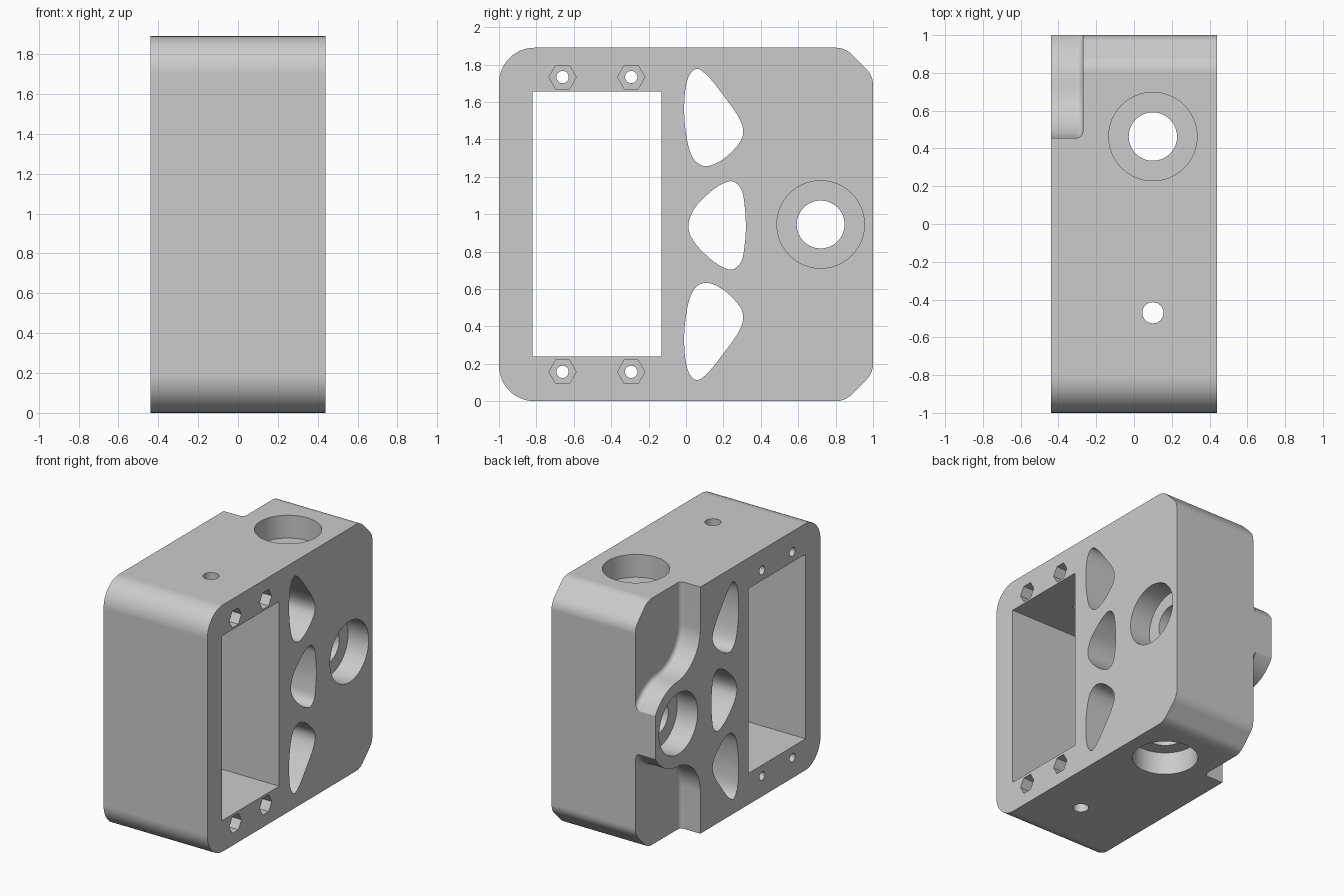
import bpy
import bmesh
from math import pi, sin, cos, tan, atan2, sqrt
from mathutils import Vector

HALF_W, HEIGHT = 0.44, 1.89
MID = HEIGHT / 2

old = bpy.data.objects.get("Cube")
if old:
    bpy.data.objects.remove(old, do_unlink=True)

grey = bpy.data.materials.new("light_grey")
grey.use_nodes = True
colour = (0.6, 0.6, 0.6, 1)
grey.diffuse_color = colour
grey.node_tree.nodes["Principled BSDF"].inputs["Base Color"].default_value = colour


def arc(c, r, a0, a1, n):
    return [(c[0] + r * cos(a0 + (a1 - a0) * i / n),
             c[1] + r * sin(a0 + (a1 - a0) * i / n)) for i in range(n + 1)]


def circle(c, r, n=64):
    return arc(c, r, 0, 2 * pi, n)[:-1]


def rounded(corners, n=12):
    """Polygon from (u, v, radius) corners, each replaced by a tangent arc."""
    pts = []
    for i, (u, v, r) in enumerate(corners):
        p = Vector((u, v))
        a = (Vector(corners[i - 1][:2]) - p).normalized()
        b = (Vector(corners[(i + 1) % len(corners)][:2]) - p).normalized()
        half = a.angle(b) / 2
        centre = p + (a + b).normalized() * (r / sin(half))
        s = p + a * (r / tan(half)) - centre
        e = p + b * (r / tan(half)) - centre
        a0, a1 = atan2(s.y, s.x), atan2(e.y, e.x)
        turn = (a1 - a0 + pi) % (2 * pi) - pi
        pts += arc(centre, r, a0, a0 + turn, n)
    return pts


def smooth_loop(points, steps=6):
    """Closed smooth curve through a few points."""
    pts, n = [], len(points)
    for i in range(n):
        p0, p1, p2, p3 = (Vector(points[(i + k - 1) % n]) for k in range(4))
        for s in range(steps):
            t = s / steps
            q = 0.5 * (2 * p1 + (p2 - p0) * t + (2 * p0 - 5 * p1 + 4 * p2 - p3) * t ** 2
                       + (3 * p1 - p0 - 3 * p2 + p3) * t ** 3)
            pts.append((q.x, q.y))
    return pts


def prism(name, pts, axis, lo, hi, bevel=0):
    """Extrude a profile along x (points are y, z) or z (points are x, y)."""
    bm = bmesh.new()

    def place(p, d):
        return (d, p[0], p[1]) if axis == "x" else (p[0], p[1], d)

    low = [bm.verts.new(place(p, lo)) for p in pts]
    high = [bm.verts.new(place(p, hi)) for p in pts]
    bm.faces.new(low)
    cap = bm.faces.new(high)
    for i in range(len(pts)):
        bm.faces.new((low[i - 1], low[i], high[i], high[i - 1]))
    bmesh.ops.recalc_face_normals(bm, faces=bm.faces)
    if bevel:
        bmesh.ops.bevel(bm, geom=list(cap.edges), offset=bevel, segments=4,
                        profile=0.5, affect="EDGES", clamp_overlap=False)
    mesh = bpy.data.meshes.new(name)
    bm.to_mesh(mesh)
    bm.free()
    mesh.materials.append(grey)
    obj = bpy.data.objects.new(name, mesh)
    bpy.context.collection.objects.link(obj)
    return obj


def flip(pts):
    return [(y, HEIGHT - z) for y, z in pts]


# Main block: rounded front corners, softened chamfers at the back
block = prism("mount_block", rounded([
    (-1, 0, 0.19), (0.85, 0, 0.12), (1, 0.15, 0.12),
    (1, HEIGHT - 0.15, 0.12), (0.85, HEIGHT, 0.12), (-1, HEIGHT, 0.19)]),
    "x", -HALF_W, HALF_W)
bpy.context.view_layer.objects.active = block
block.select_set(True)


def cut(name, pts, axis, lo, hi, bevel=0):
    tool = prism(name, pts, axis, lo, hi, bevel)
    tool.hide_render = True
    mod = block.modifiers.new(name, "BOOLEAN")
    mod.operation = "DIFFERENCE"
    mod.solver = "EXACT"
    mod.object = tool
    bpy.ops.object.modifier_apply(modifier=name)
    bpy.data.objects.remove(tool, do_unlink=True)


# Side reliefs that leave a round boss
boss, boss_r, fil = (0.72, MID), 0.325, 0.3
fy = 0.455 + fil
fz = MID - sqrt((boss_r + fil) ** 2 - (fy - boss[0]) ** 2)
end = (1 - boss[0], -sqrt(boss_r ** 2 - (1 - boss[0]) ** 2))
relief = [(0.455, -0.1)]
relief += arc((fy, fz), fil, pi, atan2(MID - fz, boss[0] - fy), 16)
relief += arc(boss, boss_r, atan2(fz - MID, fy - boss[0]), atan2(end[1], end[0]), 12)[1:]
relief += [(1.1, MID + end[1]), (1.1, -0.1)]
cut("lower_relief", relief, "x", -0.6, -0.27, 0.035)
cut("upper_relief", flip(relief), "x", -0.6, -0.27, 0.035)

# Rectangular opening
cut("opening", [(-0.82, 0.24), (-0.13, 0.24), (-0.13, 1.655), (-0.82, 1.655)],
    "x", -0.6, 0.6)

# Lightening holes
outer = [(0.055, 1.777), (0.12, 1.735), (0.20, 1.635), (0.275, 1.53), (0.305, 1.45),
         (0.285, 1.38), (0.2, 1.295), (0.11, 1.257), (0.045, 1.29), (0.008, 1.385),
         (-0.01, 1.55), (0.005, 1.71)]
half = [(0.012, MID - 0.01), (0.045, 1.03), (0.12, 1.11), (0.19, 1.16), (0.25, 1.175),
        (0.297, 1.13), (0.314, 1.04)]
middle = half + [(0.32, MID - 0.01)] + [(y, 2 * MID - 0.01 - z) for y, z in half[:0:-1]]
for name, pts in (("upper_hole", outer), ("middle_hole", middle), ("lower_hole", flip(outer))):
    cut(name, smooth_loop(pts), "x", -0.6, 0.6)

# Shaft bores with a bearing seat at each end
seat_r, bore_r, depth = 0.234, 0.128, 0.175
cut("side_bore", circle(boss, bore_r), "x", -0.6, 0.6)
cut("side_seat_left", circle(boss, seat_r), "x", HALF_W - depth, 0.6)
cut("side_seat_right", circle(boss, seat_r), "x", -0.6, depth - HALF_W)
shaft = (0.1, 0.463)
cut("vertical_bore", circle(shaft, bore_r), "z", -0.2, 2.1)
cut("top_seat", circle(shaft, seat_r), "z", HEIGHT - depth, 2.1)
cut("bottom_seat", circle(shaft, seat_r), "z", -0.2, depth)

# Small vertical hole
cut("pin_hole", circle((0.1, -0.47), 0.056, 32), "z", -0.2, 2.1)

# Screw holes with hexagonal nut pockets
for y in (-0.66, -0.293):
    for z in (0.157, HEIGHT - 0.157):
        cut("screw_hole", circle((y, z), 0.033, 24), "x", -0.6, 0.6)
        cut("nut_pocket", circle((y, z), 0.073, 6), "x", HALF_W - 0.2, 0.6)

# Shading
bpy.ops.object.shade_smooth_by_angle(angle=0.5)
weighted = block.modifiers.new("weighted_normals", "WEIGHTED_NORMAL")
weighted.keep_sharp = True
